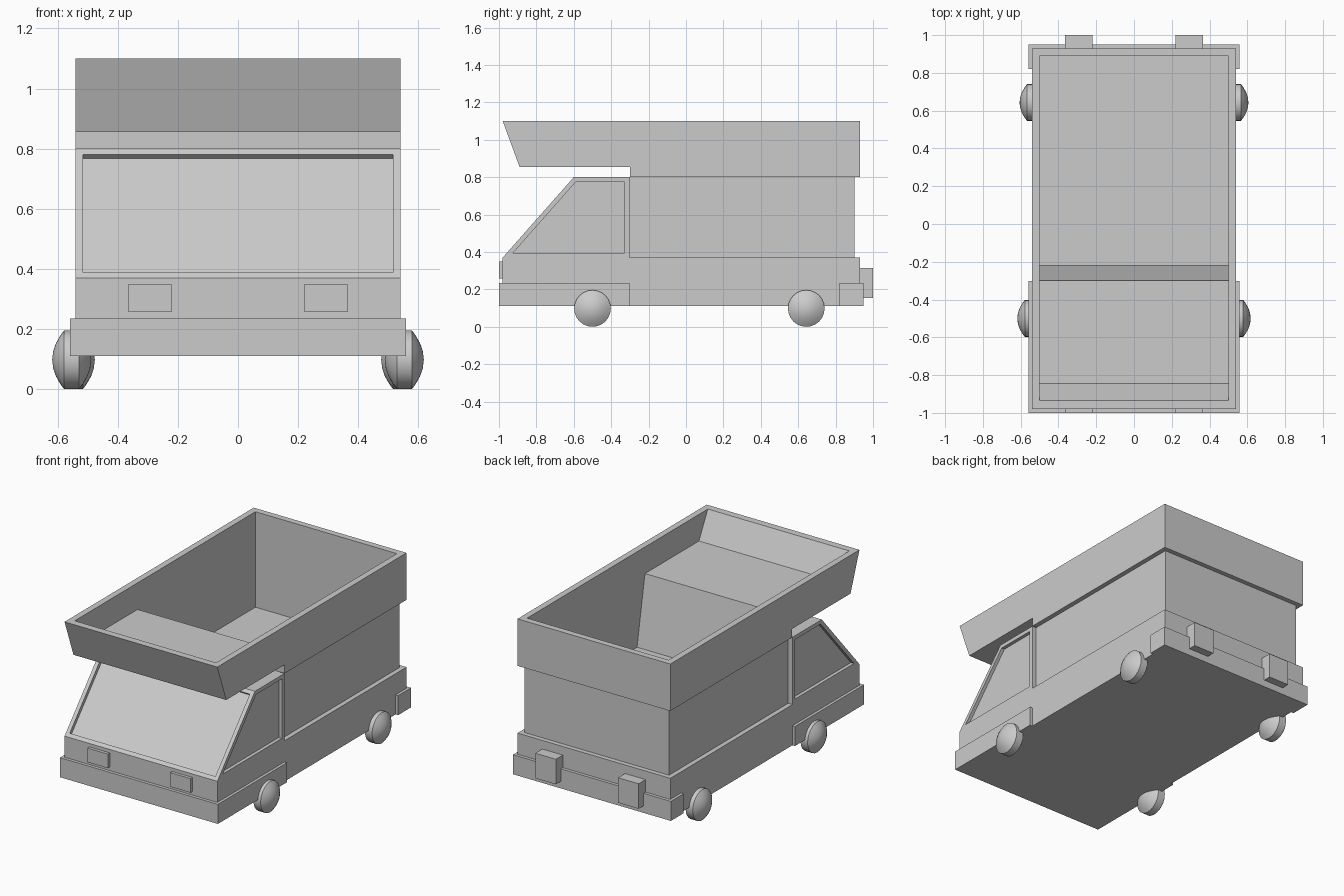
import bpy, bmesh, math
from mathutils import Matrix, Vector

if "Cube" in bpy.data.objects:
    bpy.data.objects.remove(bpy.data.objects["Cube"])


def finish(name, bm):
    bmesh.ops.recalc_face_normals(bm, faces=bm.faces)
    me = bpy.data.meshes.new(name)
    bm.to_mesh(me)
    bm.free()
    ob = bpy.data.objects.new(name, me)
    bpy.context.collection.objects.link(ob)
    return ob


def side_profile(pts, half):
    # (y, z) outline extruded across the width
    bm = bmesh.new()
    f = bm.faces.new([bm.verts.new((-half, y, z)) for y, z in pts])
    r = bmesh.ops.extrude_face_region(bm, geom=[f])
    verts = [v for v in r["geom"] if isinstance(v, bmesh.types.BMVert)]
    bmesh.ops.translate(bm, verts=verts, vec=(2 * half, 0, 0))
    bmesh.ops.recalc_face_normals(bm, faces=bm.faces)
    return bm


def box(name, x0, x1, y0, y1, z0, z1):
    bm = bmesh.new()
    bmesh.ops.create_cube(bm, size=1)
    bmesh.ops.scale(bm, verts=bm.verts, vec=(x1 - x0, y1 - y0, z1 - z0))
    bmesh.ops.translate(bm, verts=bm.verts,
                        vec=((x0 + x1) / 2, (y0 + y1) / 2, (z0 + z1) / 2))
    return finish(name, bm)


# Lower body and wrap-around bumpers
box("lower_body", -0.54, 0.54, -0.98, 0.93, 0.11, 0.37)
box("front_bumper", -0.558, 0.558, -1.0, -0.303, 0.11, 0.235)
box("rear_bumper", -0.558, 0.558, 0.82, 0.95, 0.11, 0.235)

# Cab with recessed windscreen and side windows
bm = side_profile([(-0.98, 0.37), (-0.60, 0.80), (-0.303, 0.80), (-0.303, 0.37)], 0.54)
windows = [f for f in bm.faces
           if abs(f.normal.x) > 0.9 or (f.normal.y < -0.3 and f.normal.z > 0.3)]
for f in windows:
    bmesh.ops.inset_region(bm, faces=[f], thickness=0.025, depth=0, use_even_offset=True)
    bmesh.ops.inset_region(bm, faces=[f], thickness=0, depth=-0.022)
finish("cab", bm)

# Rear box and overhanging open top, hollowed by one cutter
rear = finish("rear_box", side_profile(
    [(-0.305, 0.37), (-0.305, 0.80), (0.90, 0.80), (0.90, 0.37)], 0.51))
top = finish("open_top", side_profile(
    [(-0.98, 1.10), (-0.89, 0.855), (-0.30, 0.855), (-0.30, 0.80),
     (0.93, 0.80), (0.93, 1.10)], 0.54))
cutter = finish("cavity_cutter", side_profile(
    [(-0.961, 1.15), (-0.845, 0.93), (-0.30, 0.93), (-0.22, 0.49),
     (0.89, 0.49), (0.89, 1.15)], 0.50))
cutter.hide_render = True
cutter.display_type = 'WIRE'
for ob in (rear, top):
    m = ob.modifiers.new("cavity", 'BOOLEAN')
    m.operation = 'DIFFERENCE'
    m.solver = 'EXACT'
    m.object = cutter


# Domed wheels, lathed around the x axis
def wheel(name, x, y):
    R = 0.098
    radii = [0, 0.03, 0.055, 0.08, R]
    cap = [(0.025 + 0.04 * (1 - (r / R) ** 2), r) for r in radii]
    prof = cap + [(-a, r) for a, r in reversed(cap)]
    bm = bmesh.new()
    vs = [bm.verts.new((a, 0, r)) for a, r in prof]
    edges = [bm.edges.new(p) for p in zip(vs, vs[1:])]
    bmesh.ops.spin(bm, geom=vs + edges, cent=(0, 0, 0), axis=(1, 0, 0),
                   angle=math.tau, steps=24, use_duplicate=False)
    bmesh.ops.remove_doubles(bm, verts=bm.verts, dist=1e-5)
    bmesh.ops.translate(bm, verts=bm.verts, vec=(x, y, R))
    ob = finish(name, bm)
    bpy.ops.object.select_all(action='DESELECT')
    ob.select_set(True)
    bpy.context.view_layer.objects.active = ob
    bpy.ops.object.shade_smooth_by_angle(angle=math.radians(30))


# Wheels and lamps on both sides
for s, side in ((-1, "left"), (1, "right")):
    wheel("front_wheel_" + side, s * 0.553, -0.50)
    wheel("rear_wheel_" + side, s * 0.541, 0.643)
    x0, x1 = sorted((s * 0.22, s * 0.365))
    box("headlight_" + side, x0, x1, -1.0, -0.97, 0.258, 0.348)
    box("tail_light_" + side, x0, x1, 0.92, 1.0, 0.155, 0.315)
